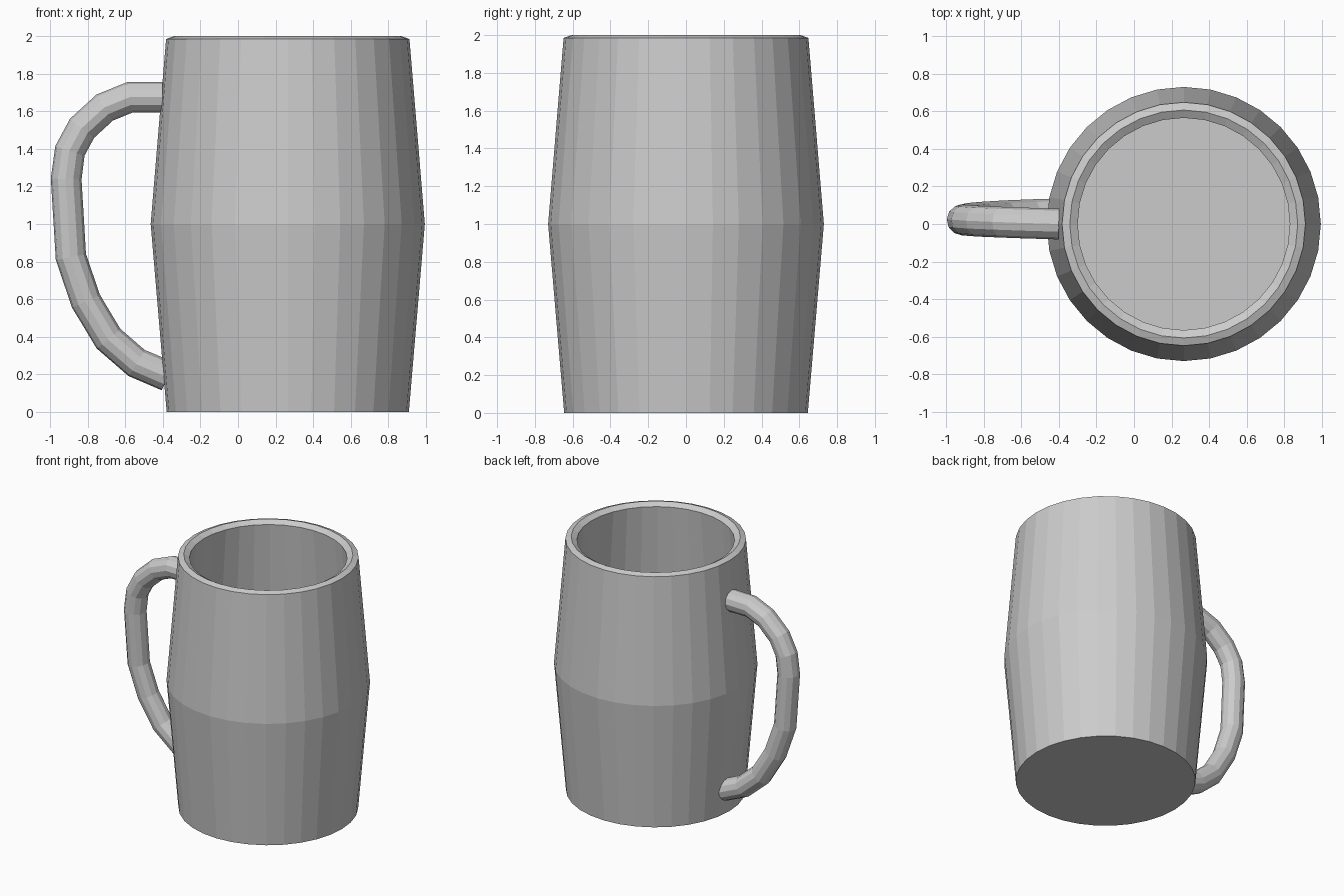
import bpy, bmesh, math

if "Cube" in bpy.data.objects:
    bpy.data.objects.remove(bpy.data.objects["Cube"])

CX, SIDES = 0.265, 32


def lathe(name, profile, cx, n):
    """Revolve (radius, z) points around z; both ends closed with a cap."""
    bm = bmesh.new()
    rings = []
    for r, z in profile:
        rings.append([bm.verts.new((cx + r * math.cos(2 * math.pi * i / n),
                                    r * math.sin(2 * math.pi * i / n), z))
                      for i in range(n)])
    for a, b in zip(rings, rings[1:]):
        for i in range(n):
            j = (i + 1) % n
            bm.faces.new((a[i], a[j], b[j], b[i]))
    bm.faces.new(rings[0][::-1])
    bm.faces.new(rings[-1])
    mesh = bpy.data.meshes.new(name)
    bm.to_mesh(mesh)
    bm.free()
    obj = bpy.data.objects.new(name, mesh)
    bpy.context.collection.objects.link(obj)
    return obj


# Barrel-shaped cup: outer wall, rounded rim, inner wall, floor
lathe("mug_body", [(0.645, 0), (0.73, 1.0), (0.648, 1.985), (0.607, 2.0),
                   (0.565, 1.975), (0.65, 1.0), (0.565, 0.08)], CX, SIDES)

# Handle: round tube along a slightly skewed path
path = [(-0.40, 0.0, 1.675), (-0.575, 0.005, 1.675), (-0.71, 0.01, 1.62),
        (-0.83, 0.015, 1.51), (-0.895, 0.02, 1.39), (-0.915, 0.022, 1.24),
        (-0.89, 0.03, 0.825), (-0.81, 0.037, 0.59), (-0.69, 0.044, 0.39),
        (-0.54, 0.05, 0.26), (-0.375, 0.055, 0.19)]
curve = bpy.data.curves.new("handle", 'CURVE')
curve.dimensions = '3D'
curve.bevel_depth = 0.082
curve.bevel_resolution = 4
curve.use_fill_caps = True
spline = curve.splines.new('POLY')
spline.points.add(len(path) - 1)
for p, co in zip(spline.points, path):
    p.co = (*co, 1)
spline.use_smooth = False
handle = bpy.data.objects.new("handle", curve)
bpy.context.collection.objects.link(handle)
